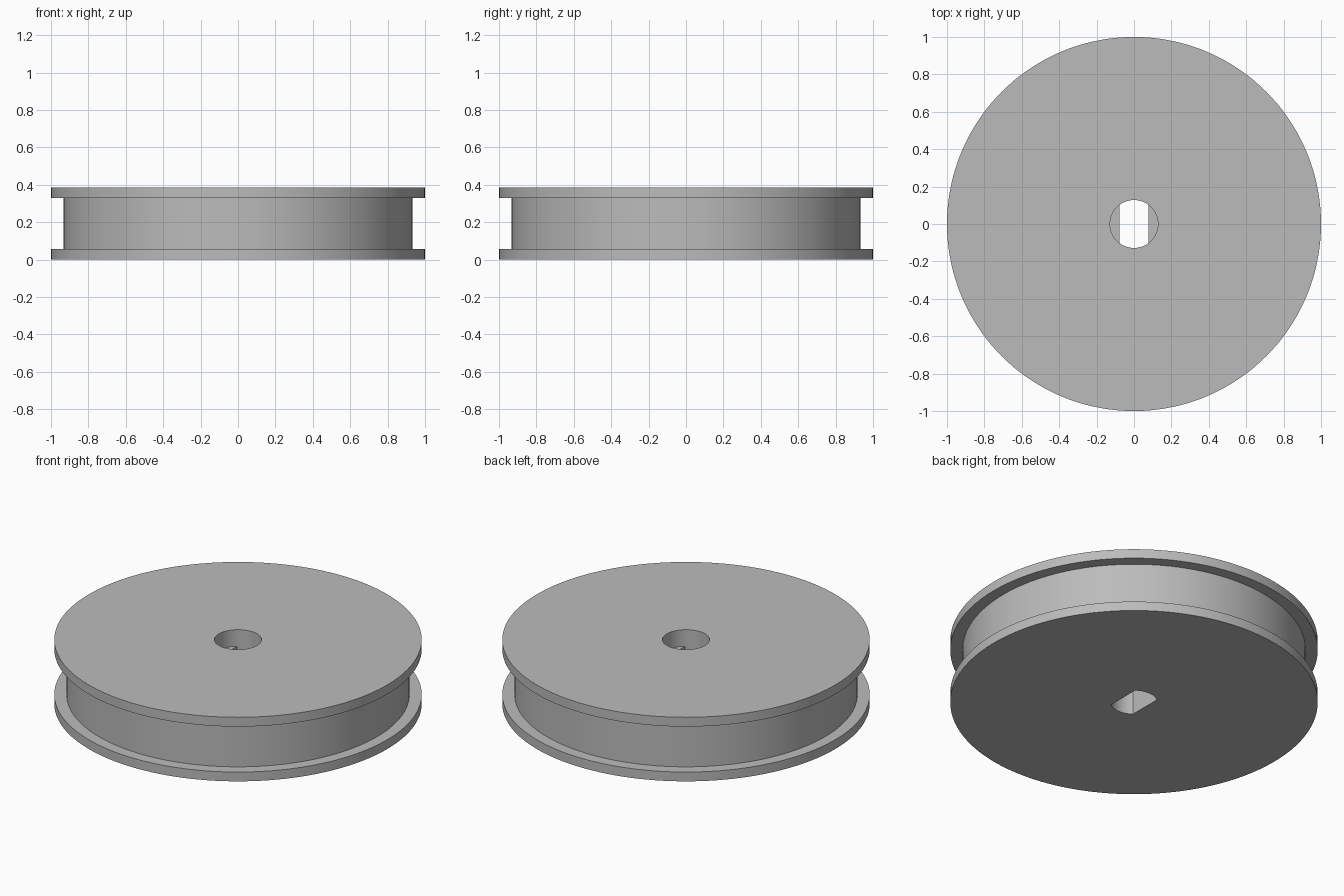
import bpy
import bmesh
from math import cos, sin, tau, radians

cube = bpy.data.objects.get("Cube")
if cube:
    bpy.data.objects.remove(cube)

SEGMENTS = 144
HEIGHT = 0.385
FLANGE = 0.056        # flange thickness
RIM, DRUM, BORE = 1.0, 0.933, 0.128
SHELF = 0.285         # the round bore turns into the flat-sided one here
FLAT = BORE * cos(radians(52.5))

grey = bpy.data.materials.new("plain grey")
grey.use_nodes = True
colour = (0.5, 0.5, 0.5, 1)
grey.diffuse_color = colour
grey.node_tree.nodes["Principled BSDF"].inputs["Base Color"].default_value = colour

bm = bmesh.new()


def ring(radius, z, half_width):
    """Circle of vertices, cut off at x = +-half_width."""
    verts = []
    for i in range(SEGMENTS):
        a = tau * i / SEGMENTS
        x = max(-half_width, min(half_width, radius * cos(a)))
        verts.append(bm.verts.new((x, radius * sin(a), z)))
    return verts


# Closed section of the spool: radius, height, half width
section = [
    (RIM, 0, RIM), (RIM, FLANGE, RIM),
    (DRUM, FLANGE, RIM), (DRUM, HEIGHT - FLANGE, RIM),
    (RIM, HEIGHT - FLANGE, RIM), (RIM, HEIGHT, RIM),
    (BORE, HEIGHT, RIM), (BORE, SHELF, RIM),
    (BORE, SHELF, FLAT), (BORE, 0, FLAT),
]
rings = [ring(*step) for step in section]
for lower, upper in zip(rings, rings[1:] + rings[:1]):
    for i in range(SEGMENTS):
        j = (i + 1) % SEGMENTS
        bm.faces.new((lower[i], lower[j], upper[j], upper[i]))

# Close the shelf where the two bore outlines coincide
bmesh.ops.remove_doubles(bm, verts=bm.verts, dist=0.0001)
bmesh.ops.recalc_face_normals(bm, faces=bm.faces)

mesh = bpy.data.meshes.new("spool")
bm.to_mesh(mesh)
bm.free()
mesh.materials.append(grey)
spool = bpy.data.objects.new("spool", mesh)
bpy.context.collection.objects.link(spool)

bpy.ops.object.select_all(action="DESELECT")
spool.select_set(True)
bpy.context.view_layer.objects.active = spool
bpy.ops.object.shade_smooth_by_angle(angle=radians(30))
